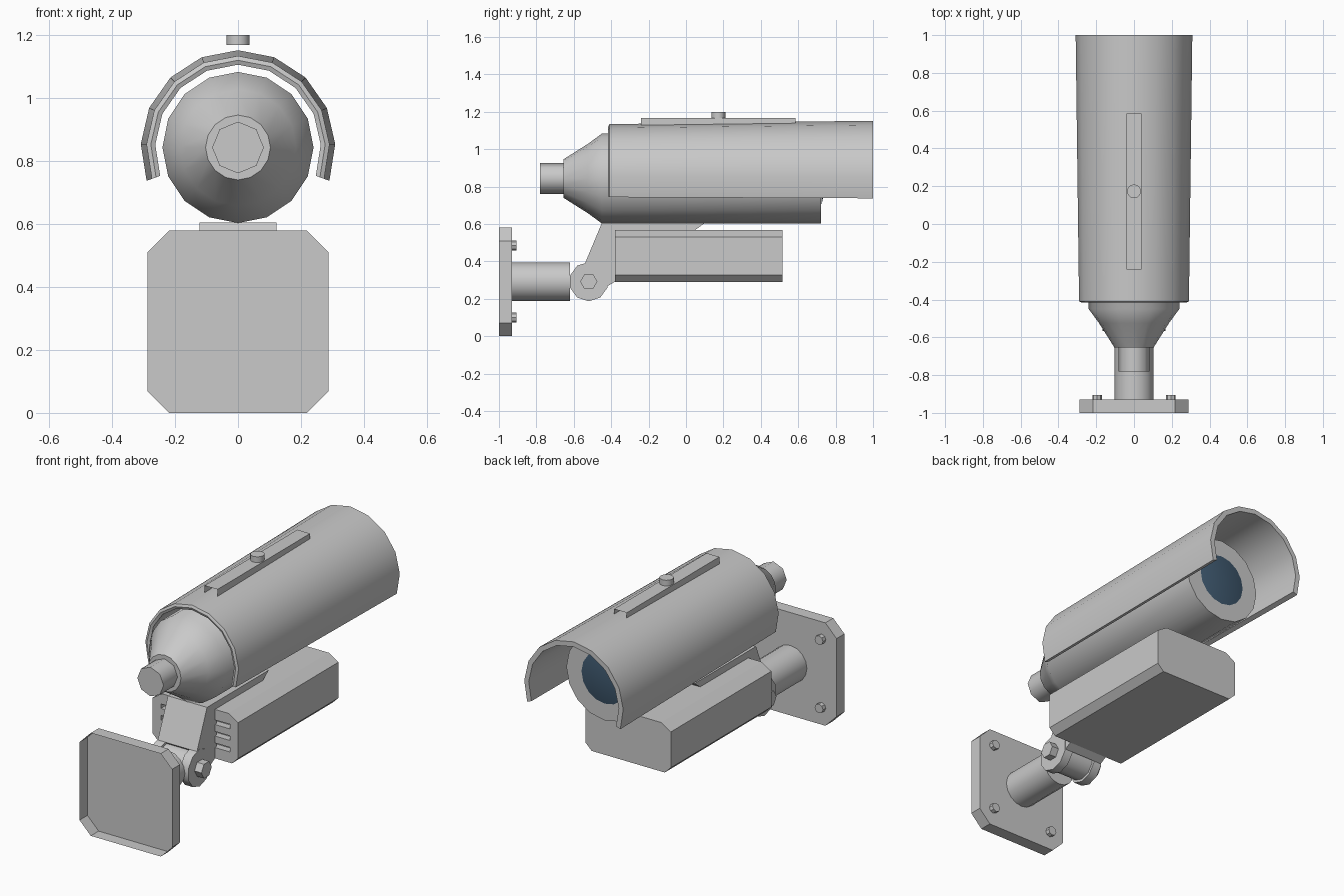
import bpy, bmesh, math
from mathutils import Vector

if "Cube" in bpy.data.objects:
    bpy.data.objects.remove(bpy.data.objects["Cube"])


def material(name, rgb):
    m = bpy.data.materials.new(name)
    m.diffuse_color = (*rgb, 1)
    m.use_nodes = True
    m.node_tree.nodes["Principled BSDF"].inputs["Base Color"].default_value = m.diffuse_color
    return m


GREY = material("grey_metal", (0.585, 0.585, 0.585))
BLUE = material("lens_blue", (0.05, 0.1, 0.16))


def finish(name, bm, mat=GREY, smooth=None):
    bmesh.ops.recalc_face_normals(bm, faces=bm.faces)
    me = bpy.data.meshes.new(name)
    bm.to_mesh(me)
    bm.free()
    me.materials.append(mat)
    ob = bpy.data.objects.new(name, me)
    bpy.context.collection.objects.link(ob)
    if smooth:
        bpy.ops.object.select_all(action='DESELECT')
        ob.select_set(True)
        bpy.context.view_layer.objects.active = ob
        bpy.ops.object.shade_smooth_by_angle(angle=math.radians(smooth))
    return ob


def lathe(name, profile, center, n, axis='Y', phase=0, mat=GREY, smooth=None, caps=(True, True)):
    """Turn (position, radius) pairs round an axis; center is the axis origin."""
    bm = bmesh.new()
    c = Vector(center)
    rings = []
    for t, r in profile:
        ring = []
        for i in range(n if r > 0 else 1):
            a = phase + 2 * math.pi * i / n
            u, v = r * math.cos(a), r * math.sin(a)
            p = {'X': (t, u, v), 'Y': (u, t, v), 'Z': (u, v, t)}[axis]
            ring.append(bm.verts.new(c + Vector(p)))
        rings.append(ring)
    for a, b in zip(rings, rings[1:]):
        for i in range(n):
            j = (i + 1) % n
            if len(b) == 1:
                bm.faces.new((a[i], a[j], b[0]))
            else:
                bm.faces.new((a[i], a[j], b[j], b[i]))
    for ring, cap in ((rings[0], caps[0]), (rings[-1], caps[1])):
        if cap and len(ring) > 2:
            bm.faces.new(ring)
    return finish(name, bm, mat, smooth)


def prism(name, outline, lo, hi, axis, cap_lo=True):
    """Extrude an outline: (x, z) along Y, or (y, z) along X."""
    bm = bmesh.new()

    def pt(p, t):
        return (p[0], t, p[1]) if axis == 'Y' else (t, p[0], p[1])
    a = [bm.verts.new(pt(p, lo)) for p in outline]
    b = [bm.verts.new(pt(p, hi)) for p in outline]
    n = len(outline)
    for i in range(n):
        j = (i + 1) % n
        bm.faces.new((a[i], a[j], b[j], b[i]))
    bm.faces.new(b)
    if cap_lo:
        bm.faces.new(a)
    return finish(name, bm)


def chamfered(w, z0, z1, cx, cz):
    """Rectangle outline with cut corners."""
    return [(-w + cx, z0), (w - cx, z0), (w, z0 + cz), (w, z1 - cz),
            (w - cx, z1), (-w + cx, z1), (-w, z1 - cz), (-w, z0 + cz)]


AX = 0.843   # height of the camera axis
HZ = 0.292   # height of the mount axis

# Wall plate, an open-backed tray, with four bolts
prism("wall_plate", chamfered(0.288, 0.0, 0.58, 0.07, 0.07), -1.0, -0.93, 'Y', cap_lo=False)
for x in (-0.195, 0.195):
    for z in (0.1, 0.485):
        lathe("plate_bolt", [(-0.93, 0.026), (-0.905, 0.026)], (x, 0, z), 8, caps=(False, True))

# Mount pole and hinge
lathe("mount_pole", [(-0.93, 0.103), (-0.62, 0.103)], (0, 0, HZ), 16, smooth=30,
      caps=(False, True))
lathe("hinge_core", [(-0.09, 0.09), (0.09, 0.09)], (0, -0.52, HZ), 10, 'X',
      phase=math.pi / 10, smooth=40)
for s in (-1, 1):
    lathe("hinge_knuckle", [(s * 0.075, 0.105), (s * 0.125, 0.105)], (0, -0.52, HZ), 10,
          'X', phase=math.pi / 10, smooth=40)
    lathe("hinge_bolt", [(s * 0.12, 0.046), (s * 0.168, 0.046)], (0, -0.52, HZ), 6, 'X')

# Bracket between hinge, housing and body
prism("bracket", [(-0.45, 0.605), (0.1, 0.605), (0.045, 0.565), (-0.365, 0.565),
                  (-0.365, 0.3), (-0.42, 0.268), (-0.54, 0.39)], -0.122, 0.122, 'X')

# Lower housing with cooling slots in the end beside the bracket
w = 0.266
housing = prism("lower_housing", [
    (-w + 0.038, 0.291), (w - 0.038, 0.291), (w, 0.328), (w, 0.53),
    (w - 0.06, 0.567), (-w + 0.06, 0.567), (-w, 0.53), (-w, 0.328)], -0.38, 0.515, 'Y')
bm = bmesh.new()
for s in (-1, 1):
    for k in range(3):
        cube = bmesh.ops.create_cube(bm, size=1)
        for v in cube['verts']:
            v.co = Vector((s * 0.16 + v.co.x * 0.11, -0.38 + v.co.y * 0.08,
                           0.365 + k * 0.065 + v.co.z * 0.026))
cutter = finish("slot_cutter", bm)
cutter.hide_render = True
cutter.hide_viewport = True
mod = housing.modifiers.new("slots", 'BOOLEAN')
mod.operation = 'DIFFERENCE'
mod.solver = 'EXACT'
mod.object = cutter

# Camera body, rear cable gland and lens
lathe("camera_body", [(-0.655, 0.103), (-0.525, 0.185), (-0.45, 0.24), (0.723, 0.24)],
      (0, 0, AX), 16, smooth=45)
lathe("cable_gland", [(-0.78, 0.082), (-0.65, 0.082)], (0, 0, AX), 8, smooth=50)
lathe("lens", [(0.724, 0.145), (0.733, 0.1), (0.74, 0.0)], (0, 0, AX), 16, mat=BLUE,
      smooth=40, caps=(False, False))

# Sun hood, a tapered half shell with a slightly ridged rear edge
bm = bmesh.new()
loops = []
for i in range(11):
    a = math.radians(-20 + 22 * i)
    loops.append([bm.verts.new((r * math.cos(a), y, AX + r * math.sin(a)))
                  for y, r in ((-0.41, 0.291), (1.0, 0.309), (1.0, 0.281),
                               (-0.41, 0.263), (-0.416, 0.277))])
for a, b in zip(loops, loops[1:]):
    for i in range(5):
        j = (i + 1) % 5
        bm.faces.new((a[i], a[j], b[j], b[i]))
bm.faces.new(loops[0])
bm.faces.new(loops[-1])
finish("sun_hood", bm, smooth=30)

# Top rail, an open-ended folded strip, and its knob
bm = bmesh.new()
rows = [[bm.verts.new((x, y, z)) for x, z in
         ((-0.04, 1.125), (-0.04, 1.168), (0.04, 1.168), (0.04, 1.125))]
        for y in (-0.24, 0.585)]
for i in range(3):
    bm.faces.new((rows[0][i], rows[0][i + 1], rows[1][i + 1], rows[1][i]))
finish("top_rail", bm)
lathe("rail_knob", [(1.168, 0.037), (1.2, 0.037)], (0, 0.173, 0), 12, 'Z', smooth=35)
